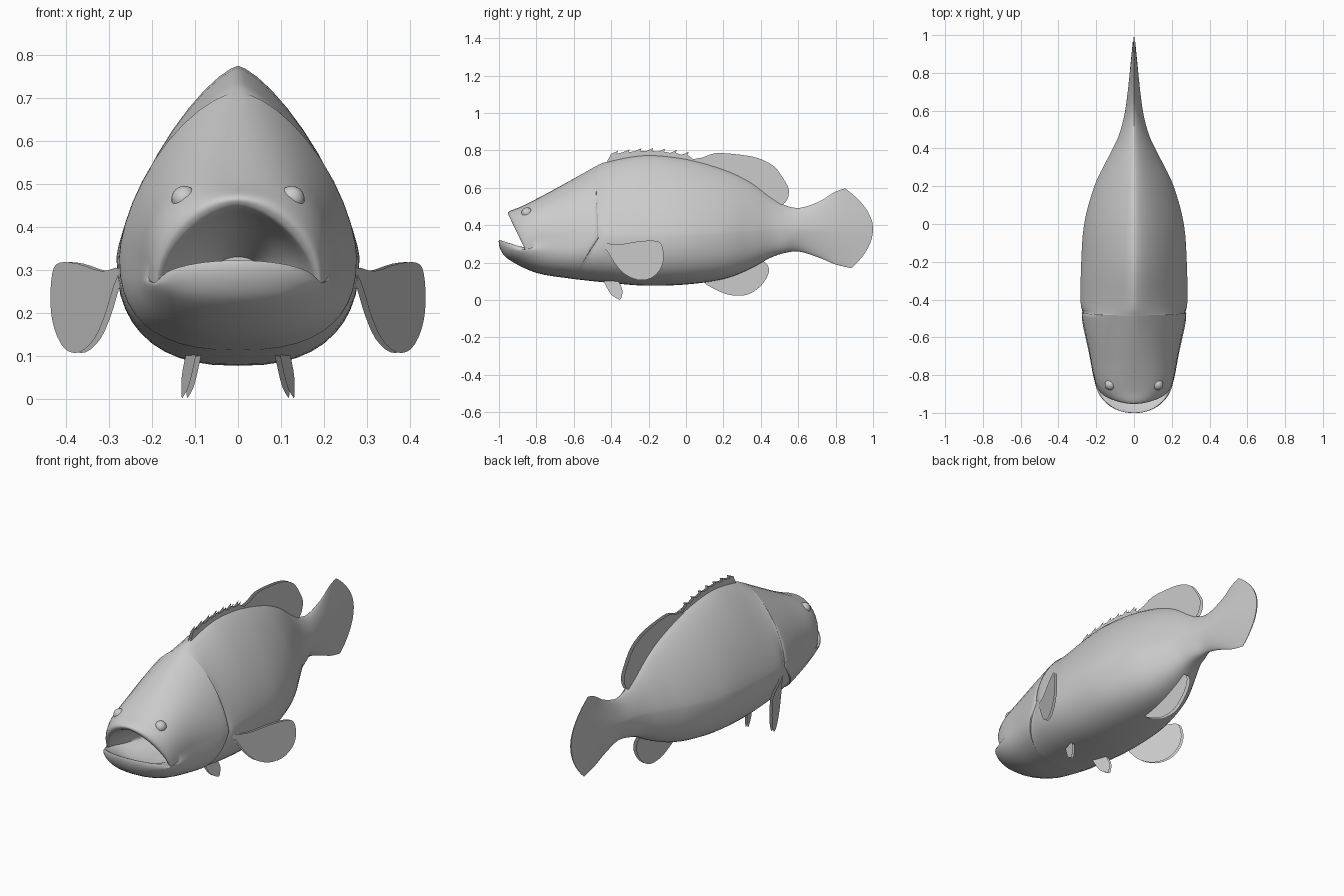
import bpy, bmesh, math
from mathutils import Vector

if "Cube" in bpy.data.objects:
    bpy.data.objects.remove(bpy.data.objects["Cube"])

SEGMENTS = 44
SUBSTEPS = 4

skin = bpy.data.materials.new("plain grey")
skin.use_nodes = True
grey = (0.6, 0.6, 0.6, 1)
skin.diffuse_color = grey
skin.node_tree.nodes["Principled BSDF"].inputs["Base Color"].default_value = grey


def finish(name, bm, angle):
    """Turn a bmesh into a smooth shaded object."""
    bmesh.ops.recalc_face_normals(bm, faces=bm.faces[:])
    mesh = bpy.data.meshes.new(name)
    bm.to_mesh(mesh)
    bm.free()
    mesh.materials.append(skin)
    obj = bpy.data.objects.new(name, mesh)
    bpy.context.collection.objects.link(obj)
    bpy.ops.object.select_all(action="DESELECT")
    obj.select_set(True)
    bpy.context.view_layer.objects.active = obj
    bpy.ops.object.shade_smooth_by_angle(angle=math.radians(angle))
    return obj


def spline(rows, steps):
    """Catmull-Rom interpolation through rows of numbers."""
    rows = [Vector(row) for row in rows]
    result = []
    for i in range(len(rows) - 1):
        a, b, c = rows[max(i - 1, 0)], rows[i], rows[i + 1]
        d = rows[min(i + 2, len(rows) - 1)]
        for k in range(steps):
            t = k / steps
            result.append(b + ((c - a) * t + (2 * a - 5 * b + 4 * c - d) * t**2
                               + (3 * b - a - 3 * c + d) * t**3) / 2)
    return result + [rows[-1]]


def ring(row):
    """Cross-section: pointed or round above and below its widest line."""
    y_top, y_mid, y_low, z_top, z_mid, z_low, width, e_top, e_low, bow = row
    points = []
    for k in range(SEGMENTS):
        angle = math.tau * k / SEGMENTS - math.pi / 2
        c, s = math.cos(angle), math.sin(angle)
        y_end, z_end, e = (y_top, z_top, e_top) if s > 0 else (y_low, z_low, e_low)
        rise = abs(s) ** e
        x = math.copysign(width * abs(c) ** e, c)
        points.append((x, y_mid + (y_end - y_mid) * rise ** bow,
                       z_mid + (z_end - z_mid) * rise))
    return points


# Head, from the throat out over the lips: y and z of top, middle, bottom, then
# half width and roundness of the upper and lower halves
head = [
    (-.62, -.62, -.62, .33, .30, .26, .05, 1, 1),
    (-.80, -.77, -.85, .41, .28, .24, .13, 1.1, 1),
    (-.92, -.84, -.97, .44, .28, .295, .165, 1.2, 1),
    (-.95, -.86, -1.0, .457, .275, .322, .182, 1.2, 1),
    (-.943, -.85, -.992, .475, .27, .27, .198, 1, 1),
    (-.87, -.78, -.945, .505, .29, .215, .217, .85, .9),
    (-.72, -.67, -.80, .583, .31, .145, .238, 1, .85),
]
# Trunk: y, top, middle, bottom, half width
trunk = [
    (-.42, .74, .33, .093, .282),
    (-.22, .775, .33, .077, .28),
    (0, .755, .34, .083, .264),
    (.2, .70, .35, .112, .21),
    (.34, .635, .36, .165, .143),
    (.45, .555, .37, .225, .088),
    (.53, .507, .375, .252, .062),
]
# Tail fin, with a bowed trailing edge
tail = [
    (.61, .61, .61, .493, .375, .258, .045),
    (.715, .73, .715, .528, .378, .225, .03),
    (.79, .87, .80, .575, .38, .19, .016),
    (.85, 1.0, .885, .597, .38, .17, .003),
]
# Gill cover: a swept back edge with a small step behind it
gill = [
    (-.50, -.49, -.62, .705, .33, .115, .276, 1.25, .8),
    (-.49, -.465, -.60, .71, .33, .112, .268, 1.25, .8),
]

rows = [r + (1,) for r in head + gill]
rows += [(y, y, y, t, m, b, w, 1.45, .8, 1) for y, t, m, b, w in trunk]
rows += [r + (1.4, 1.2, 2) for r in tail]

# Body
bm = bmesh.new()
loops = [[bm.verts.new(p) for p in ring(row)] for row in spline(rows, SUBSTEPS)]
for a, b in zip(loops, loops[1:]):
    for i in range(SEGMENTS):
        j = (i + 1) % SEGMENTS
        bm.faces.new((a[i], a[j], b[j], b[i]))
bm.faces.new(loops[0])
bm.faces.new(loops[-1])
finish("body", bm, 50)


def fin(name, outline, half=.006, edge=.012, place=lambda y, z: 0, side=1):
    """Thin blade in the y-z plane with a sharp edge, leaned by place()."""
    bm = bmesh.new()
    for sign in (1, -1):
        face = bm.faces.new([bm.verts.new((0, y, z)) for y, z in outline])
        bmesh.ops.inset_region(bm, faces=[face], thickness=edge, use_even_offset=False)
        for v in face.verts:
            v.co.x = sign * half
    bmesh.ops.remove_doubles(bm, verts=bm.verts[:], dist=.0003)
    for v in bm.verts:
        v.co.x = side * (v.co.x + place(v.co.y, v.co.z))
    finish(name, bm, 40)


def smooth(points):
    return [tuple(p) for p in spline(points, 3)]


# Spiny dorsal fin: a row of backward pointing spines
spines = [(-.43, .70), (-.42, .745)]
for i in range(7):
    y = -.40 + i * .063
    z = .775 + .026 * math.sin(math.pi * (i + 1) / 7.5)
    spines += [(y, z - .004), (y + .036, z + .012), (y + .03, z - .004)]
spines += [(.04, .752), (.06, .70)]
fin("spiny_dorsal_fin", spines, half=.007, edge=.006)

# Soft dorsal fin
fin("soft_dorsal_fin", smooth([
    (.02, .70), (.03, .748), (.09, .762), (.16, .785), (.29, .777), (.39, .757),
    (.47, .715), (.52, .65), (.55, .59), (.54, .535), (.505, .505), (.45, .50)]),
    half=.009, edge=.02)

# Anal fin
fin("anal_fin", smooth([
    (.07, .13), (.10, .09), (.16, .055), (.23, .028), (.31, .025), (.37, .05),
    (.42, .10), (.443, .15), (.435, .19), (.40, .215), (.35, .25)]),
    half=.009, edge=.016)

# Paired fins and eyes
pectoral = smooth([
    (-.455, .30), (-.42, .26), (-.38, .195), (-.33, .14), (-.26, .108), (-.19, .115),
    (-.14, .16), (-.12, .22), (-.128, .29), (-.16, .316), (-.25, .314), (-.36, .297),
    (-.43, .305)])
pelvic = smooth([
    (-.45, .125), (-.43, .08), (-.40, .03), (-.36, .004), (-.347, .008), (-.34, .05),
    (-.355, .09), (-.38, .125)])
for side, label in ((1, "left"), (-1, "right")):
    fin(label + "_pectoral_fin", pectoral, half=.007, edge=.016, side=side,
        place=lambda y, z: .268 + .49 * (y + .45))
    fin(label + "_pelvic_fin", pelvic, half=.006, edge=.01, side=side,
        place=lambda y, z: .092 + .3 * (y + .44) - .06 * (z - .1))

    bm = bmesh.new()
    bmesh.ops.create_uvsphere(bm, u_segments=20, v_segments=12, radius=.03)
    for v in bm.verts:
        v.co = Vector((side * .125, -.85, .465)) + v.co
    finish(label + "_eye", bm, 60)
